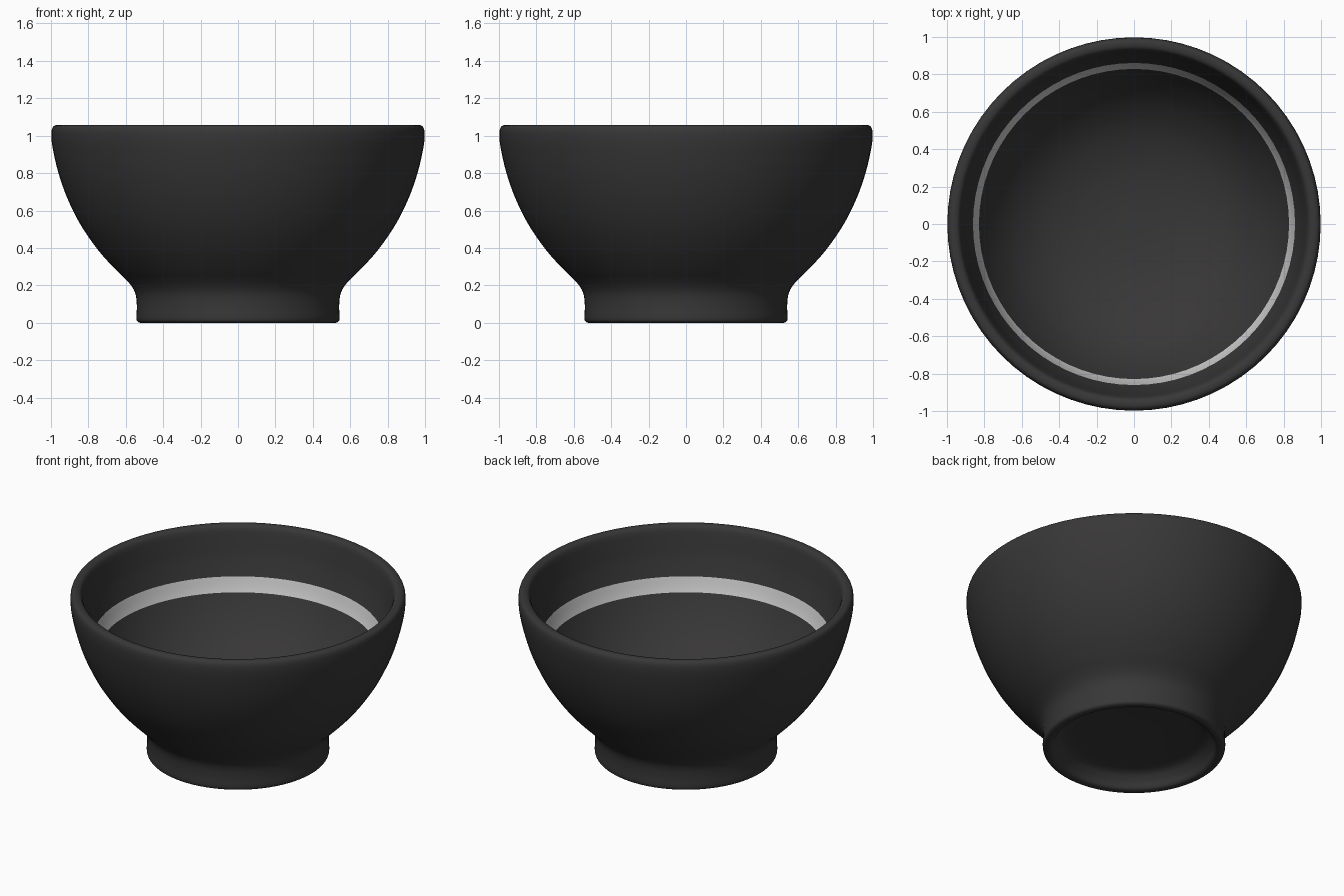
import bpy, bmesh, math
from mathutils import Vector

if "Cube" in bpy.data.objects:
    bpy.data.objects.remove(bpy.data.objects["Cube"])

SIDES, STEPS = 72, 4

# Half profile (radius, height): underside recess, foot, outer wall, rim, inner wall, floor
profile = [
    (0, 0.10), (0.22, 0.10), (0.40, 0.09), (0.46, 0.05), (0.485, 0.01), (0.505, 0),
    (0.53, 0.002), (0.543, 0.02), (0.541, 0.08), (0.545, 0.14), (0.562, 0.185),
    (0.60, 0.232), (0.66, 0.29), (0.75, 0.391), (0.84, 0.521), (0.91, 0.66),
    (0.96, 0.80), (0.99, 0.93), (0.998, 1.0), (0.993, 1.04), (0.975, 1.056),
    (0.945, 1.053), (0.928, 1.03), (0.915, 0.97), (0.895, 0.87),
    (0.861, 0.755), (0.829, 0.665),
    (0.76, 0.54), (0.66, 0.416), (0.52, 0.31), (0.34, 0.24), (0.16, 0.21), (0, 0.205)]
BAND = profile.index((0.861, 0.755))  # profile span that carries the pale stripe


def smooth_profile(points, steps):
    """Catmull-Rom resampling through every given point."""
    p = [Vector(q) for q in points]
    p = [Vector((-p[1].x, p[1].y))] + p + [Vector((-p[-2].x, p[-2].y))]
    out = []
    for a, b, c, d in zip(p, p[1:], p[2:], p[3:]):
        for k in range(steps):
            t = k / steps
            out.append(0.5 * (2 * b + (c - a) * t + (2 * a - 5 * b + 4 * c - d) * t * t
                              + (3 * b - a - 3 * c + d) * t ** 3))
    return out + [p[-2]]


def material(name, color):
    m = bpy.data.materials.new(name)
    m.diffuse_color = (*color, 1)
    m.use_nodes = True
    m.node_tree.nodes["Principled BSDF"].inputs["Base Color"].default_value = m.diffuse_color
    return m


# Lathe the profile into one closed bowl
curve = smooth_profile(profile, STEPS)
bm = bmesh.new()
rings = []
for i, q in enumerate(curve):
    if i in (0, len(curve) - 1):
        rings.append([bm.verts.new((0, 0, q.y))] * SIDES)
    else:
        rings.append([bm.verts.new((q.x * math.cos(a), q.x * math.sin(a), q.y))
                      for a in (2 * math.pi * s / SIDES for s in range(SIDES))])
for i, (lo, hi) in enumerate(zip(rings, rings[1:])):
    for s in range(SIDES):
        n = (s + 1) % SIDES
        face = bm.faces.new(list(dict.fromkeys((lo[s], lo[n], hi[n], hi[s]))))
        face.smooth = True
        # Pale stripe around the inside wall
        face.material_index = int(i // STEPS == BAND)
bmesh.ops.recalc_face_normals(bm, faces=bm.faces)

mesh = bpy.data.meshes.new("bowl")
bm.to_mesh(mesh)
bm.free()
mesh.materials.append(material("dark_glaze", (0.04, 0.038, 0.039)))
mesh.materials.append(material("pale_stripe", (0.6, 0.6, 0.6)))
bowl = bpy.data.objects.new("bowl", mesh)
bpy.context.collection.objects.link(bowl)
